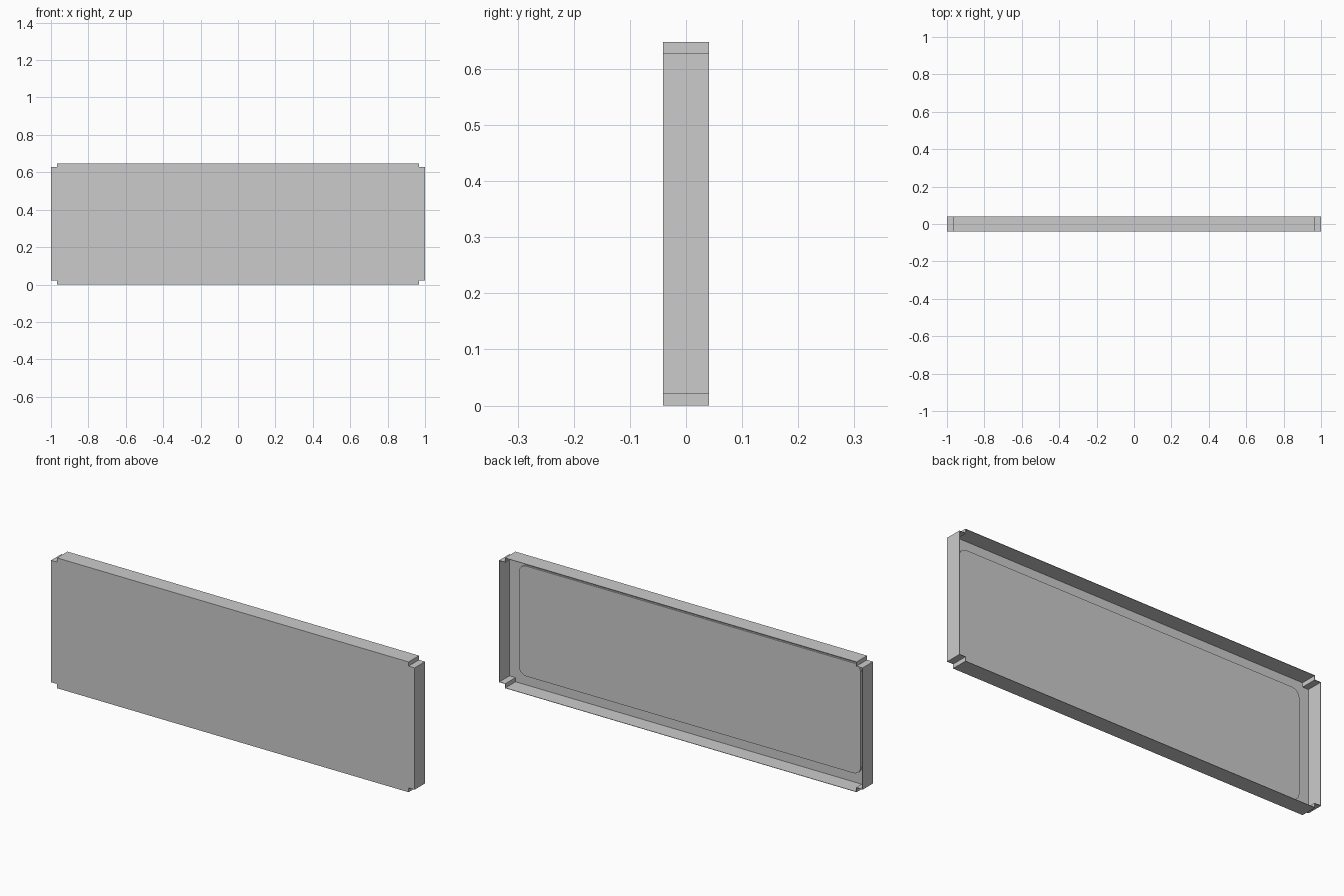
import bpy, bmesh
from math import sin, cos, pi

if "Cube" in bpy.data.objects:
    bpy.data.objects.remove(bpy.data.objects["Cube"])

HALF_W, HEIGHT, HALF_D = 1.0, 0.648, 0.041
NOTCH_X, NOTCH_Z = 0.033, 0.021
SHEET = 0.002


def mirrored_loop(corner):
    """Repeat a top-right corner path (x, z from centre) in all four corners."""
    flip = corner[::-1]
    return (corner + [(-x, z) for x, z in flip]
            + [(-x, -z) for x, z in corner] + [(x, -z) for x, z in flip])


def extruded(name, loop, y0, y1, open_back=False):
    """Extrude an outline in the xz plane from y0 to y1."""
    bm = bmesh.new()
    front = [bm.verts.new((x, y0, z + HEIGHT / 2)) for x, z in loop]
    back = [bm.verts.new((x, y1, z + HEIGHT / 2)) for x, z in loop]
    bm.faces.new(front)
    if not open_back:
        bm.faces.new(back[::-1])
    for i in range(len(loop)):
        j = (i + 1) % len(loop)
        bm.faces.new((front[j], front[i], back[i], back[j]))
    # the winding above faces inward; orient every face outward
    front_face = bm.faces[:][0]
    bm.normal_update()
    if front_face.normal.y > 0:
        bmesh.ops.reverse_faces(bm, faces=bm.faces[:])
    mesh = bpy.data.meshes.new(name)
    bm.to_mesh(mesh)
    bm.free()
    obj = bpy.data.objects.new(name, mesh)
    bpy.context.collection.objects.link(obj)
    return obj


# Folded sheet tray: notched front plate with flanges, open at the back
hz = HEIGHT / 2
tray = extruded("panel_tray", mirrored_loop([
    (HALF_W, hz - NOTCH_Z), (HALF_W - NOTCH_X, hz - NOTCH_Z), (HALF_W - NOTCH_X, hz)]),
    -HALF_D, HALF_D, open_back=True)
solid = tray.modifiers.new("sheet_thickness", 'SOLIDIFY')
solid.thickness = SHEET
solid.offset = -1
solid.use_even_offset = True

# Rounded pad on the inner side of the front plate
PAD_X, PAD_Z, R, STEPS = 0.94, 0.274, 0.04, 6
arc = [(PAD_X - R + R * cos(a), PAD_Z - R + R * sin(a))
       for a in (pi / 2 * i / STEPS for i in range(STEPS + 1))]
extruded("backing_pad", mirrored_loop(arc), -HALF_D + SHEET / 2, -HALF_D + 0.011)
